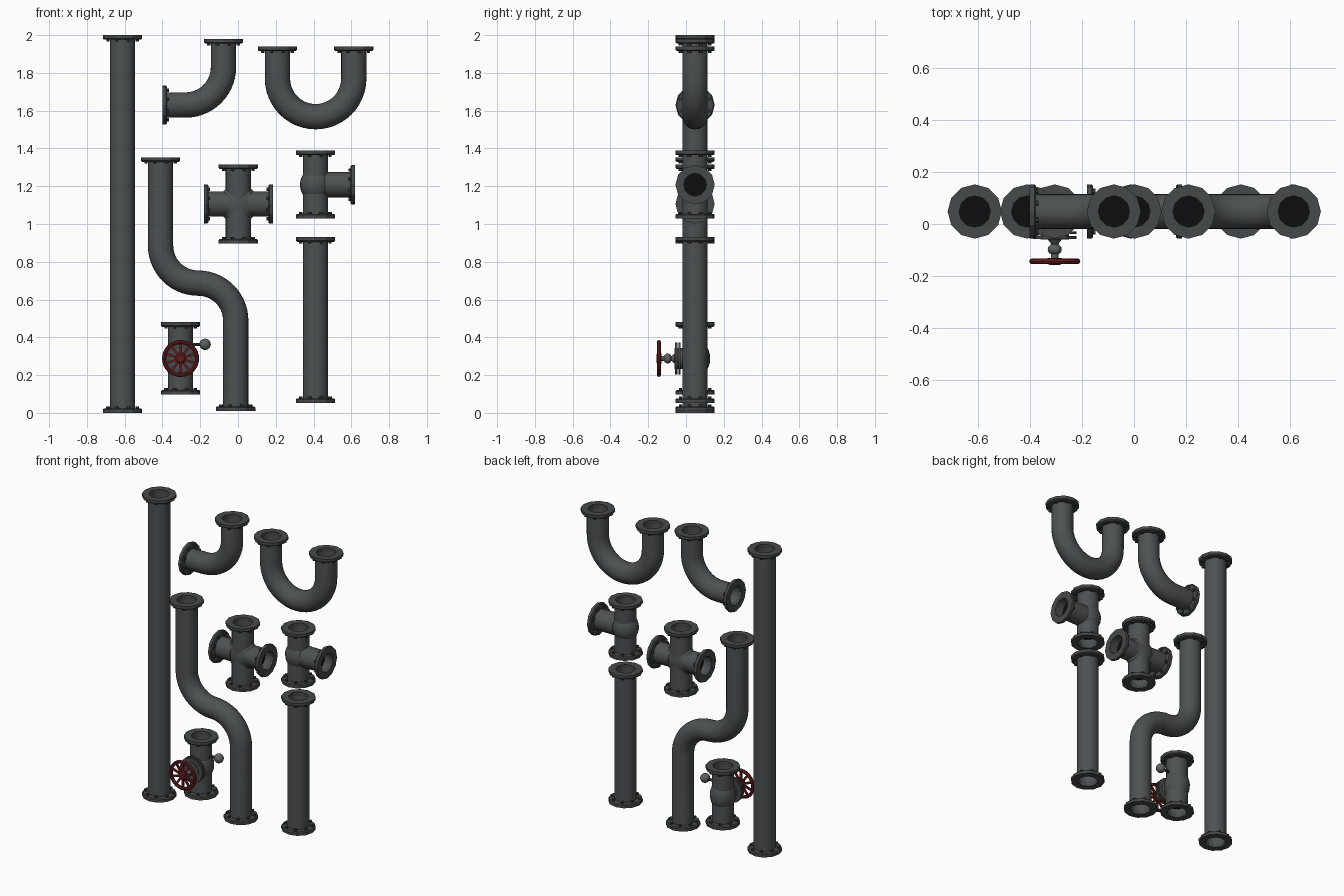
import bpy, bmesh, math
from mathutils import Vector, Matrix

if "Cube" in bpy.data.objects:
    bpy.data.objects.remove(bpy.data.objects["Cube"])

YC = 0.048            # depth of the common pipe axis plane
R, RI, RF = 0.067, 0.060, 0.104   # pipe outer, bore, flange radius
TF = 0.024            # flange thickness


def material(name, rgb):
    m = bpy.data.materials.new(name)
    m.diffuse_color = (*rgb, 1)
    m.use_nodes = True
    m.node_tree.nodes["Principled BSDF"].inputs["Base Color"].default_value = m.diffuse_color
    return m


STEEL = material("pipe grey", (0.075, 0.083, 0.085))
DARK = material("flange grey", (0.062, 0.068, 0.068))
BOLT = material("bolt grey", (0.04, 0.044, 0.045))
BLACK = material("bore black", (0.004, 0.004, 0.004))
RED = material("wheel red", (0.13, 0.012, 0.014))
LIGHT = material("stem grey", (0.11, 0.12, 0.12))


def finish(name, bm, mat, smooth=True):
    bmesh.ops.recalc_face_normals(bm, faces=bm.faces)
    me = bpy.data.meshes.new(name)
    bm.to_mesh(me)
    bm.free()
    me.materials.append(mat)
    if smooth:
        me.shade_smooth()
        me.set_sharp_from_angle(angle=math.radians(35))
    ob = bpy.data.objects.new(name, me)
    bpy.context.collection.objects.link(ob)
    return ob


def frame(pos, axis):
    q = Vector((0, 0, 1)).rotation_difference(Vector(axis))
    return Matrix.Translation(pos) @ q.to_matrix().to_4x4()


def lathe(name, pos, axis, profile, sides, mat, ring=False, smooth=True):
    """Turn (radius, height) points about an axis; ring closes the profile on itself."""
    bm = bmesh.new()
    M = frame(pos, axis)
    rows = []
    for r, h in profile:
        rows.append([bm.verts.new(M @ Vector((r * math.cos(a), r * math.sin(a), h)))
                     for a in (2 * math.pi * i / sides for i in range(sides))])
    pairs = list(zip(rows, rows[1:])) + ([(rows[-1], rows[0])] if ring else [])
    for a, b in pairs:
        for i in range(sides):
            j = (i + 1) % sides
            bm.faces.new((a[i], a[j], b[j], b[i]))
    if not ring:
        bm.faces.new(rows[0])
        if len(rows) > 1:
            bm.faces.new(rows[-1])
    return finish(name, bm, mat, smooth)


def arc(cx, cz, rad, a0, a1, n=14):
    return [(cx + rad * math.cos(math.radians(a0 + (a1 - a0) * i / n)),
             cz + rad * math.sin(math.radians(a0 + (a1 - a0) * i / n))) for i in range(n + 1)]


def tube(name, path, sides=24):
    """Hollow pipe swept along a path of (x, z) points."""
    bm = bmesh.new()
    pts = [Vector((x, YC, z)) for x, z in path]
    rows = {R: [], RI: []}
    for i, p in enumerate(pts):
        t = (pts[min(i + 1, len(pts) - 1)] - pts[max(i - 1, 0)]).normalized()
        n = Vector((-t.z, 0, t.x))
        for rad in rows:
            rows[rad].append([bm.verts.new(p + rad * (n * math.cos(a) + Vector((0, math.sin(a), 0))))
                              for a in (2 * math.pi * k / sides for k in range(sides))])
    o, c = rows[R], rows[RI]
    pairs = list(zip(o, o[1:])) + list(zip(c, c[1:])) + [(o[0], c[0]), (o[-1], c[-1])]
    for a, b in pairs:
        for k in range(sides):
            j = (k + 1) % sides
            bm.faces.new((a[k], a[j], b[j], b[k]))
    return finish(name, bm, STEEL)


def flange(name, x, z, dx, dz, depth=0.15):
    """Twelve-sided collar facing (dx, dz) with bolts behind it and a dark bore."""
    pos, d = Vector((x, YC, z)), Vector((dx, 0, dz))
    lathe(name + "_flange", pos, d,
          [(RI, 0), (RF, 0), (RF, -0.018), (RF - 0.006, -TF), (RI, -TF)], 12, DARK, True, False)
    lathe(name + "_bore", pos - d * depth, d, [(RI, 0)], 24, BLACK, smooth=False)
    bm = bmesh.new()
    M = frame(pos, d)
    for i in range(8):
        a = math.radians(22.5 + 45 * i)
        T = Matrix.Translation((0.084 * math.cos(a), 0.084 * math.sin(a), -TF - 0.003))
        bmesh.ops.create_cone(bm, cap_ends=True, segments=6, radius1=0.010, radius2=0.010,
                              depth=0.014, matrix=M @ T)
    finish(name + "_bolts", bm, BOLT, False)


def ball(name, pos, scale, mat=STEEL):
    bm = bmesh.new()
    bmesh.ops.create_uvsphere(bm, u_segments=24, v_segments=14, radius=1,
                              matrix=Matrix.Translation(pos) @ Matrix.Diagonal((*scale, 1)))
    finish(name, bm, mat)


def upright(name, x, z0, z1, depth=0.15):
    tube(name, [(x, z0 + 0.002), (x, z1 - 0.002)])
    flange(name + "_top", x, z1, 0, 1, depth)
    flange(name + "_bottom", x, z0, 0, -1, depth)


# Straight pipes
upright("long_pipe", -0.611, 0.0, 2.0)
upright("short_pipe", 0.41, 0.053, 0.93)

# Elbow
tube("elbow", [(-0.398, 1.63)] + arc(-0.277, 1.83, 0.2, -90, 0) + [(-0.077, 1.978)])
flange("elbow_top", -0.077, 1.98, 0, 1)
flange("elbow_left", -0.40, 1.63, -1, 0, 0.12)

# U bend
tube("u_bend", [(0.209, 1.938)] + arc(0.411, 1.77, 0.202, 180, 360, 24) + [(0.613, 1.938)])
for side, x in (("left", 0.209), ("right", 0.613)):
    flange("u_bend_" + side, x, 1.94, 0, 1)

# S bend
tube("s_bend", [(-0.41, 1.351)] + arc(-0.211, 0.886, 0.199, 180, 270)
     + arc(-0.211, 0.488, 0.199, 90, 0)[1:] + [(-0.012, 0.013)])
flange("s_bend_top", -0.41, 1.353, 0, 1)
flange("s_bend_bottom", -0.012, 0.011, 0, -1)

# Four-way cross
upright("cross", 0.002, 0.897, 1.315, 0.06)
for side, s in (("left", -1), ("right", 1)):
    tube("cross_arm_" + side, [(0.002 + s * 0.05, 1.106), (0.002 + s * 0.181, 1.106)])
    flange("cross_" + side, 0.002 + s * 0.183, 1.106, s, 0, 0.06)
ball("cross_body", (0.002, YC, 1.106), (0.104, 0.069, 0.104))

# Tee
upright("tee", 0.41, 1.03, 1.388, 0.06)
tube("tee_arm", [(0.46, 1.208), (0.618, 1.208)])
flange("tee_right", 0.62, 1.208, 1, 0, 0.06)
ball("tee_body", (0.41, YC, 1.208), (0.082, 0.08, 0.09))

# Valve body, bonnet and stem
VX, VZ = -0.304, 0.288
FRONT = (0, -1, 0)
upright("valve", VX, 0.097, 0.48, 0.06)
ball("valve_body", (VX, YC, VZ), (0.078, 0.08, 0.10))
lathe("valve_neck", (VX, 0, VZ), FRONT, [(0.055, -0.03), (0.055, 0.06)], 16, STEEL)
for i, y in enumerate((-0.028, -0.046)):
    lathe("bonnet_plate_%d" % i, (VX, y, VZ), FRONT, [(0.084, 0), (0.084, 0.011)], 12, DARK, smooth=False)
lathe("valve_stem", (VX, -0.05, VZ), FRONT,
      [(0.035, 0), (0.02, 0.018), (0.014, 0.026), (0.014, 0.09)], 12, LIGHT)
ball("stem_gland", (VX, -0.097, VZ), (0.027, 0.022, 0.027), LIGHT)

# Handwheel rim, hub and spokes
WY = -0.143
lathe("wheel_rim", (VX, WY, VZ), FRONT,
      [(0.087 + 0.011 * math.cos(a), 0.011 * math.sin(a))
       for a in (math.pi * k / 4 for k in range(8))], 32, RED, True)
lathe("wheel_hub", (VX, WY, VZ), FRONT, [(0.028, -0.012), (0.028, 0.008), (0.02, 0.014)], 16, RED)
bm = bmesh.new()
for i in range(10):
    M = (Matrix.Translation((VX, WY, VZ)) @ Matrix.Rotation(math.radians(36 * i + 18), 4, 'Y')
         @ Matrix.Translation((0.053, 0, 0)) @ Matrix.Diagonal((0.062, 0.010, 0.013, 1)))
    bmesh.ops.create_cube(bm, size=1, matrix=M)
finish("wheel_spokes", bm, RED, False)

# Side knob on the valve
lathe("knob_stem", (VX + 0.05, YC, 0.362), (1, 0, 0), [(0.009, 0), (0.009, 0.07)], 10, DARK)
ball("side_knob", (-0.174, YC, 0.363), (0.03, 0.03, 0.03), LIGHT)
